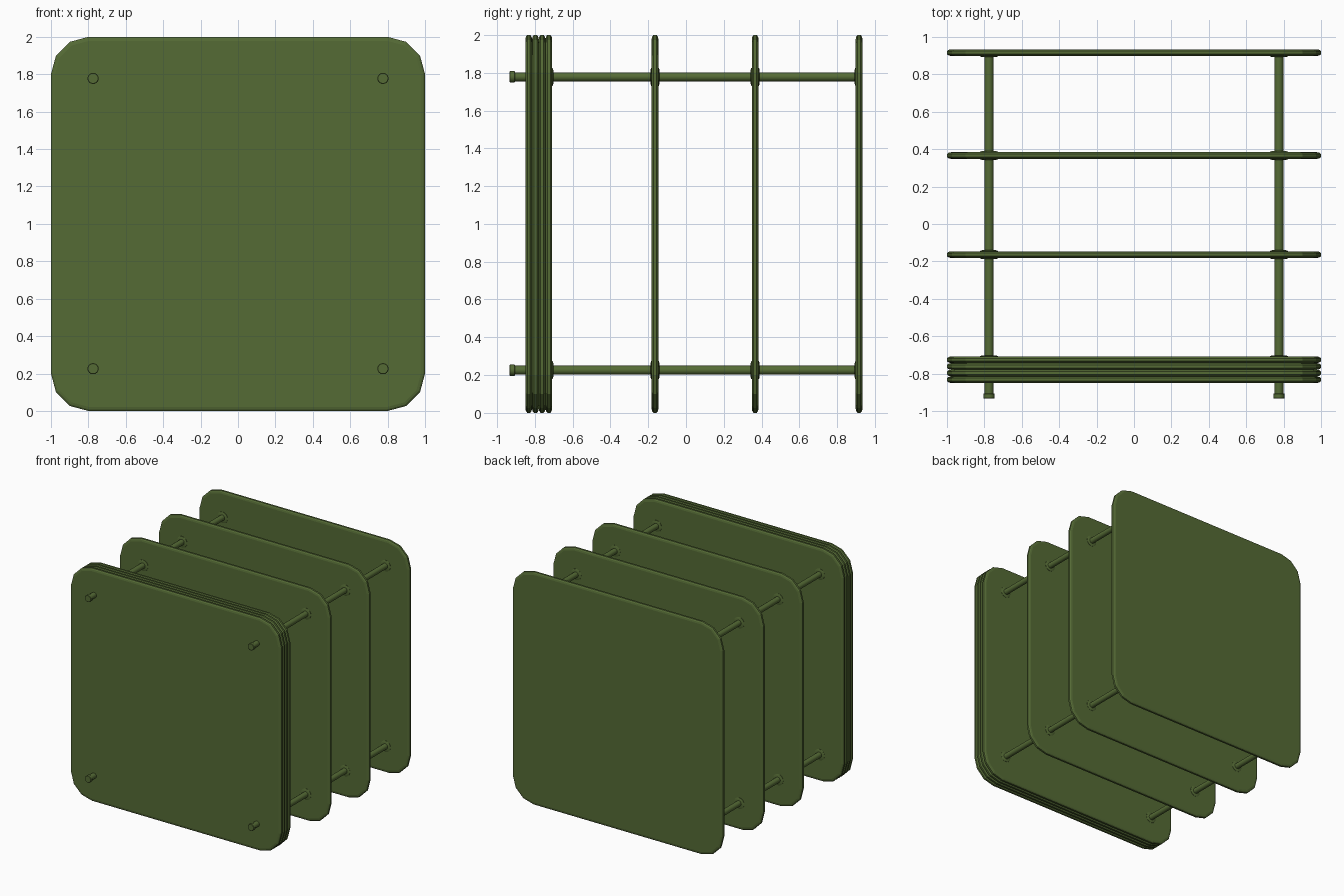
import bpy, math

if "Cube" in bpy.data.objects:
    bpy.data.objects.remove(bpy.data.objects["Cube"])

olive = bpy.data.materials.new("olive")
olive.diffuse_color = (0.091, 0.147, 0.036, 1)
olive.use_nodes = True
olive.node_tree.nodes["Principled BSDF"].inputs["Base Color"].default_value = olive.diffuse_color


def lofted(name, rings):
    """Skin matching rings of points and cap both ends."""
    n = len(rings[0])
    verts = [p for ring in rings for p in ring]
    faces = [list(range(n)), list(reversed(range((len(rings) - 1) * n, len(rings) * n)))]
    for r in range(len(rings) - 1):
        for i in range(n):
            j = (i + 1) % n
            faces.append([r * n + j, r * n + i, (r + 1) * n + i, (r + 1) * n + j])
    mesh = bpy.data.meshes.new(name)
    mesh.from_pydata(verts, [], faces)
    mesh.materials.append(olive)
    obj = bpy.data.objects.new(name, mesh)
    bpy.context.collection.objects.link(obj)
    return obj


def square_ring(y, inset, radius=0.2, steps=3):
    """Rounded square outline in the XZ plane."""
    pts = []
    for q, (sx, sz) in enumerate([(1, 1), (-1, 1), (-1, -1), (1, -1)]):
        for s in range(steps + 1):
            a = math.pi / 2 * (q + s / steps)
            r = radius - inset
            pts.append((sx * 0.8 + r * math.cos(a), y, 1 + sz * 0.8 + r * math.sin(a)))
    return pts


def plate(name, y0, y1):
    b = 0.01
    profile = [(y0, 0.022), (y0 + 0.003, 0.009), (y0 + b, 0),
               (y1 - b, 0), (y1 - 0.003, 0.009), (y1, 0.022)]
    return lofted(name, [square_ring(y, i) for y, i in profile])


def turned(name, x, z, profile, sides=16):
    """Round part along y from (y, radius) pairs."""
    rings = [[(x + r * math.cos(2 * math.pi * i / sides), y,
               z + r * math.sin(2 * math.pi * i / sides)) for i in range(sides)]
             for y, r in profile]
    obj = lofted(name, rings)
    for p in obj.data.polygons:
        p.use_smooth = len(p.vertices) == 4
    obj.data.set_sharp_from_angle(angle=math.radians(35))
    return obj


# Front stack of four pressed plates
t = 0.0355
for k in range(4):
    plate(f"front_plate_{k + 1}", -0.85 + k * t, -0.85 + (k + 1) * t)

# Spaced plates
spaced = [(-0.182, -0.146), (0.348, 0.384), (0.898, 0.934)]
for k, (y0, y1) in enumerate(spaced):
    plate(f"spaced_plate_{k + 1}", y0, y1)

# Corner rods with bolt heads, and washers where rods meet plates
for x in (-0.775, 0.775):
    for z in (0.226, 1.778):
        turned("corner_rod", x, z, [(-0.91, 0.024), (0.91, 0.024)])
        turned("bolt_head", x, z, [(-0.934, 0.027), (-0.931, 0.03),
                                   (-0.908, 0.03), (-0.905, 0.027)])
        for y in (-0.708, -0.146, 0.384):
            turned("back_washer", x, z, [(y - 0.01, 0.048), (y + 0.002, 0.048), (y + 0.006, 0.036)])
        for y in (-0.182, 0.348, 0.898):
            turned("front_washer", x, z, [(y - 0.006, 0.036), (y - 0.002, 0.048), (y + 0.01, 0.048)])
